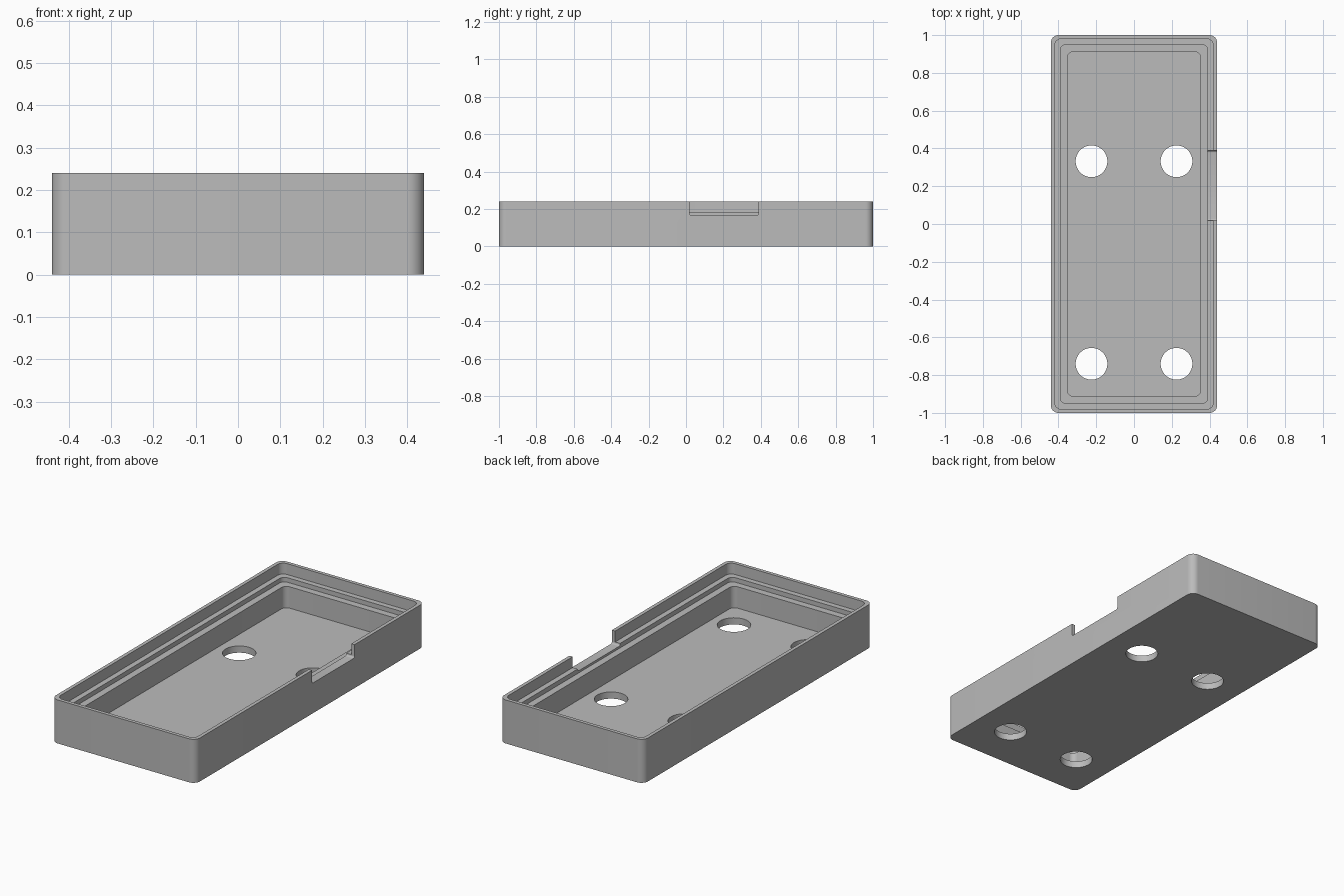
import bpy, bmesh
from math import cos, sin, pi, radians

cube = bpy.data.objects.get("Cube")
if cube:
    bpy.data.objects.remove(cube, do_unlink=True)

HALF_X, HALF_Y, HEIGHT = 0.44, 1.0, 0.24
STEPS = 10

grey = bpy.data.materials.new("plain grey")
grey.use_nodes = True
grey.diffuse_color = (0.5, 0.5, 0.5, 1)
grey.node_tree.nodes["Principled BSDF"].inputs["Base Color"].default_value = grey.diffuse_color


def rounded_loop(bm, inset, z, radius):
    """Ring of vertices around an inset rounded rectangle."""
    ring = []
    cx, cy = HALF_X - inset - radius, HALF_Y - inset - radius
    for corner, (sx, sy) in enumerate([(1, 1), (-1, 1), (-1, -1), (1, -1)]):
        for i in range(STEPS + 1):
            a = (corner + i / STEPS) * pi / 2
            ring.append(bm.verts.new((sx * cx + radius * cos(a), sy * cy + radius * sin(a), z)))
    return ring


def finish(bm, name):
    bmesh.ops.recalc_face_normals(bm, faces=bm.faces)
    mesh = bpy.data.meshes.new(name)
    bm.to_mesh(mesh)
    bm.free()
    mesh.materials.append(grey)
    obj = bpy.data.objects.new(name, mesh)
    bpy.context.collection.objects.link(obj)
    return obj


# Tray shell: stepped section swept round the rounded rectangle (inset, z, radius)
section = [(0, 0, 0.04), (0, HEIGHT, 0.04),
           (0.02, HEIGHT, 0.035), (0.02, 0.18, 0.035),
           (0.05, 0.18, 0.03), (0.05, 0.155, 0.03),
           (0.088, 0.155, 0.03), (0.088, 0.037, 0.03)]
bm = bmesh.new()
rings = [rounded_loop(bm, *s) for s in section]
for low, high in zip(rings, rings[1:]):
    for i in range(len(low)):
        j = (i + 1) % len(low)
        bm.faces.new((low[i], low[j], high[j], high[i]))
bm.faces.new(rings[0])
bm.faces.new(rings[-1])
tray = finish(bm, "tray")

# Cutter for the side notch, with softened lower corners
bm = bmesh.new()
bmesh.ops.create_cube(bm, size=1)
for v in bm.verts:
    v.co = (0.44 + v.co.x * 0.104, 0.203 + v.co.y * 0.37, 0.267 + v.co.z * 0.2)
lower = [e for e in bm.edges if all(v.co.z < 0.2 for v in e.verts)
         and abs(e.verts[0].co.x - e.verts[1].co.x) > 0.05]
bmesh.ops.bevel(bm, geom=lower, offset=0.01, segments=4, profile=0.5, affect='EDGES')
cutters = [finish(bm, "notch_cutter")]

# Cutters for the four floor holes
for x in (-0.225, 0.225):
    for y in (-0.74, 0.332):
        bm = bmesh.new()
        bmesh.ops.create_cone(bm, cap_ends=True, segments=48, radius1=0.084, radius2=0.084, depth=0.2)
        bmesh.ops.translate(bm, verts=bm.verts, vec=(x, y, 0))
        cutters.append(finish(bm, "hole_cutter"))

bpy.ops.object.select_all(action='DESELECT')
tray.select_set(True)
bpy.context.view_layer.objects.active = tray
for cutter in cutters:
    cut = tray.modifiers.new(cutter.name, 'BOOLEAN')
    cut.operation = 'DIFFERENCE'
    cut.solver = 'EXACT'
    cut.object = cutter
    bpy.ops.object.modifier_apply(modifier=cut.name)
    bpy.data.objects.remove(cutter, do_unlink=True)

# Smooth rounded corners and holes, sharp steps
bpy.ops.object.shade_smooth_by_angle(angle=radians(30))
